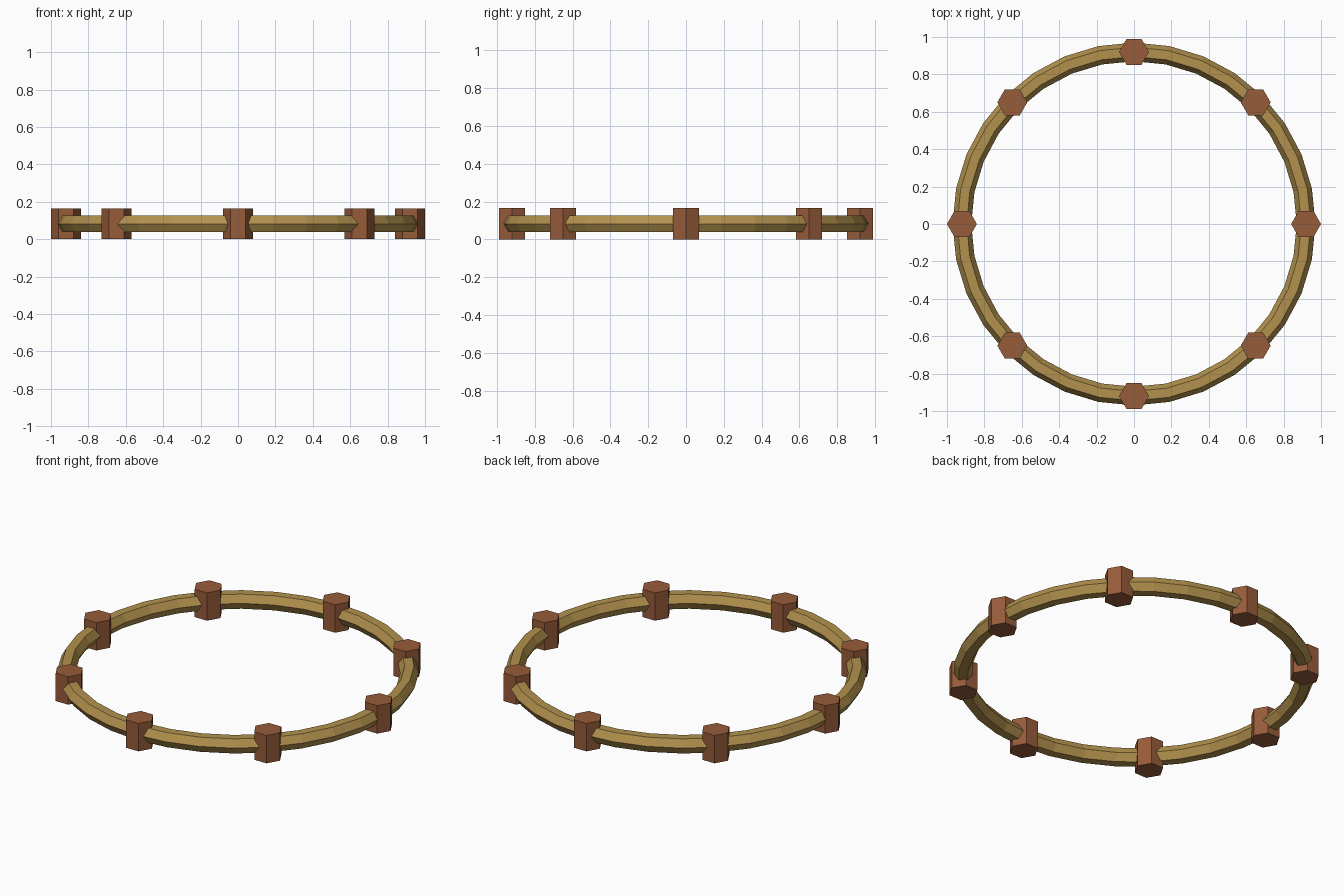
import bpy
import math

if "Cube" in bpy.data.objects:
    bpy.data.objects.remove(bpy.data.objects["Cube"])

RING_R, TUBE_R = 0.92, 0.05
POST_R, POST_H = 0.08, 0.165


def material(name, rgb):
    m = bpy.data.materials.new(name)
    m.diffuse_color = (*rgb, 1)
    m.use_nodes = True
    m.node_tree.nodes["Principled BSDF"].inputs["Base Color"].default_value = m.diffuse_color
    return m


brass = material("dull_brass", (0.448, 0.285, 0.075))
rust = material("rust_brown", (0.310, 0.106, 0.042))

# Ring: flat-faced torus with a hexagonal section
bpy.ops.mesh.primitive_torus_add(major_radius=RING_R, minor_radius=TUBE_R,
                                 major_segments=32, minor_segments=6,
                                 location=(0, 0, POST_H / 2))
ring = bpy.context.object
ring.name = "ring"
ring.data.materials.append(brass)
ring.data.shade_flat()

# Eight hexagonal posts, all turned with corners along x
for i in range(8):
    a = i * math.pi / 4
    bpy.ops.mesh.primitive_cylinder_add(
        vertices=6, radius=POST_R, depth=POST_H,
        location=(RING_R * math.cos(a), RING_R * math.sin(a), POST_H / 2),
        rotation=(0, 0, math.pi / 6))
    post = bpy.context.object
    post.name = f"post_{i + 1}"
    post.data.materials.append(rust)
